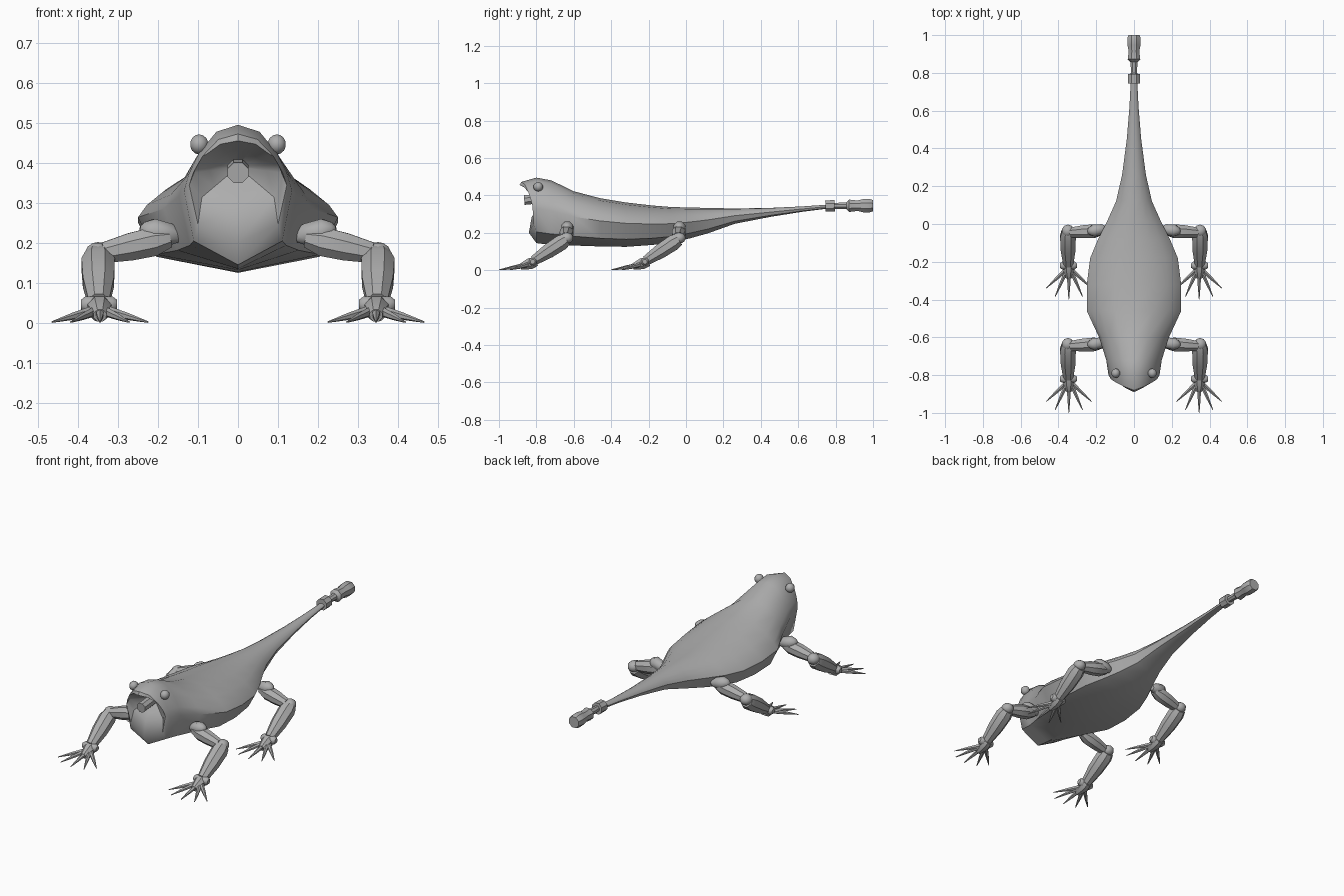
import bpy, bmesh, math
from mathutils import Vector

if "Cube" in bpy.data.objects:
    bpy.data.objects.remove(bpy.data.objects["Cube"])

grey = bpy.data.materials.new("plain grey")
grey.diffuse_color = (0.42, 0.42, 0.42, 1)
grey.use_nodes = True
grey.node_tree.nodes["Principled BSDF"].inputs["Base Color"].default_value = grey.diffuse_color


def finish(name, bm, angle=40):
    bmesh.ops.recalc_face_normals(bm, faces=bm.faces)
    mesh = bpy.data.meshes.new(name)
    bm.to_mesh(mesh)
    bm.free()
    mesh.materials.append(grey)
    ob = bpy.data.objects.new(name, mesh)
    bpy.context.collection.objects.link(ob)
    bpy.ops.object.select_all(action='DESELECT')
    bpy.context.view_layer.objects.active = ob
    ob.select_set(True)
    bpy.ops.object.shade_smooth_by_angle(angle=math.radians(angle))
    return ob


def skin(bm, rings):
    """Bridge equal rings of points and cap both ends."""
    loops = [[bm.verts.new(p) for p in ring] for ring in rings]
    n = len(loops[0])
    for a, b in zip(loops, loops[1:]):
        for i in range(n):
            j = (i + 1) % n
            bm.faces.new((a[i], a[j], b[j], b[i]))
    bm.faces.new(loops[0])
    bm.faces.new(loops[-1])


def lathe(name, start, end, profile, sides=8, angle=40):
    """Round part along a line; profile holds (fraction, radius) pairs."""
    start, end = Vector(start), Vector(end)
    axis = end - start
    turn = axis.to_track_quat('Z', 'Y')
    bm = bmesh.new()
    skin(bm, [[start + axis * t + turn @ Vector((r * math.cos(a), r * math.sin(a), 0))
               for a in [(k + 0.5) * math.tau / sides for k in range(sides)]]
              for t, r in profile])
    return finish(name, bm, angle)


def ball(name, centre, radii):
    bm = bmesh.new()
    bmesh.ops.create_uvsphere(bm, u_segments=10, v_segments=7, radius=1)
    bmesh.ops.scale(bm, vec=radii, verts=bm.verts)
    bmesh.ops.translate(bm, vec=centre, verts=bm.verts)
    return finish(name, bm, 60)


# Body, head and tail: one half section swept from lip to tail tip
HALF = [(0, 1), (0.4, 0.95), (0.72, 0.8), (0.91, 0.65), (1, 0.53), (0.82, 0.17), (0, 0)]
SECTION = HALF + [(-x, f) for x, f in HALF[-2:0:-1]]


def section(y_top, y_low, z_top, z_low, width, bow=0):
    return [Vector((x * width, y_low + (y_top - y_low) * f + bow * abs(x),
                    z_low + (z_top - z_low) * f)) for x, f in SECTION]


lip = section(-0.89, -0.825, 0.455, 0.285, 0.11, 0.045)
deep = Vector((0, -0.75, 0.39))
rings = [[p.lerp(deep, 0.8) for p in lip], [p.lerp(deep, 0.35) for p in lip], lip,
         section(-0.88, -0.84, 0.472, 0.2, 0.122, 0.04),
         section(-0.80, -0.80, 0.495, 0.145, 0.135)]
for y, top, low, w in [
        (-0.72, 0.48, 0.135, 0.147), (-0.60, 0.422, 0.132, 0.185),
        (-0.46, 0.385, 0.127, 0.25), (-0.32, 0.362, 0.125, 0.25),
        (-0.18, 0.346, 0.135, 0.232), (-0.08, 0.338, 0.148, 0.19),
        (0.02, 0.335, 0.17, 0.14), (0.12, 0.333, 0.198, 0.095),
        (0.26, 0.33, 0.248, 0.063), (0.45, 0.333, 0.285, 0.038),
        (0.62, 0.341, 0.312, 0.024), (0.78, 0.352, 0.332, 0.016)]:
    rings.append(section(y, y, top, low, w))
bm = bmesh.new()
skin(bm, rings)
finish("body", bm, 42)

# Tongue
lathe("tongue", (0, -0.865, 0.375), (0, -0.76, 0.385), [(0, 0.028), (1, 0.028)])

# Tail band and tail tip
lathe("tail_band", (0, 0.745, 0.343), (0, 0.795, 0.344), [(0, 0.033), (1, 0.033)])
lathe("tail_tip", (0, 0.78, 0.344), (0, 1.0, 0.345),
      [(0, 0.016), (0.35, 0.02), (0.42, 0.036), (0.62, 0.03),
       (0.76, 0.038), (0.93, 0.038), (1, 0.032)])

for s, side in ((-1, "left"), (1, "right")):
    # Eyes
    ball(side + "_eye", (s * 0.097, -0.79, 0.446), (0.024, 0.026, 0.025))

    # Legs: the hind pair repeats the front pair further back
    for dy, pair in ((0, "front"), (0.6, "hind")):
        tag = side + "_" + pair

        def at(x, y, z):
            return (s * x, y + dy, z)

        lathe(tag + "_shoulder", at(0.145, -0.625, 0.215), at(0.245, -0.64, 0.235),
              [(0, 0.015), (0.25, 0.03), (0.7, 0.034), (0.92, 0.02), (1, 0.008)])
        lathe(tag + "_upper_leg", at(0.17, -0.635, 0.212), at(0.335, -0.645, 0.175),
              [(0, 0.025), (0.25, 0.039), (0.6, 0.037), (1, 0.028)])
        ball(tag + "_elbow", at(0.35, -0.637, 0.172), (0.034, 0.035, 0.03))
        lathe(tag + "_lower_leg", at(0.35, -0.64, 0.165), at(0.348, -0.815, 0.05),
              [(0, 0.036), (0.15, 0.045), (0.55, 0.042), (1, 0.028)])
        lathe(tag + "_wrist", at(0.303, -0.82, 0.046), at(0.392, -0.82, 0.046),
              [(0, 0.013), (0.12, 0.022), (0.88, 0.022), (1, 0.013)])
        lathe(tag + "_foot", at(0.347, -0.80, 0.046), at(0.345, -0.885, 0.018),
              [(0, 0.026), (0.4, 0.033), (1, 0.017)])
        # Toes fan out from the foot and taper to the ground
        for k, (dx, y) in enumerate([(-0.12, -0.94), (-0.073, -0.985), (0, -1.0),
                                     (0.073, -0.985), (0.12, -0.94)]):
            lathe(f"{tag}_toe_{k + 1}", at(0.345 + dx * 0.15, -0.845, 0.03),
                  at(0.345 + dx, y, 0.002),
                  [(0, 0.013), (0.5, 0.009), (1, 0.002)], 6)
